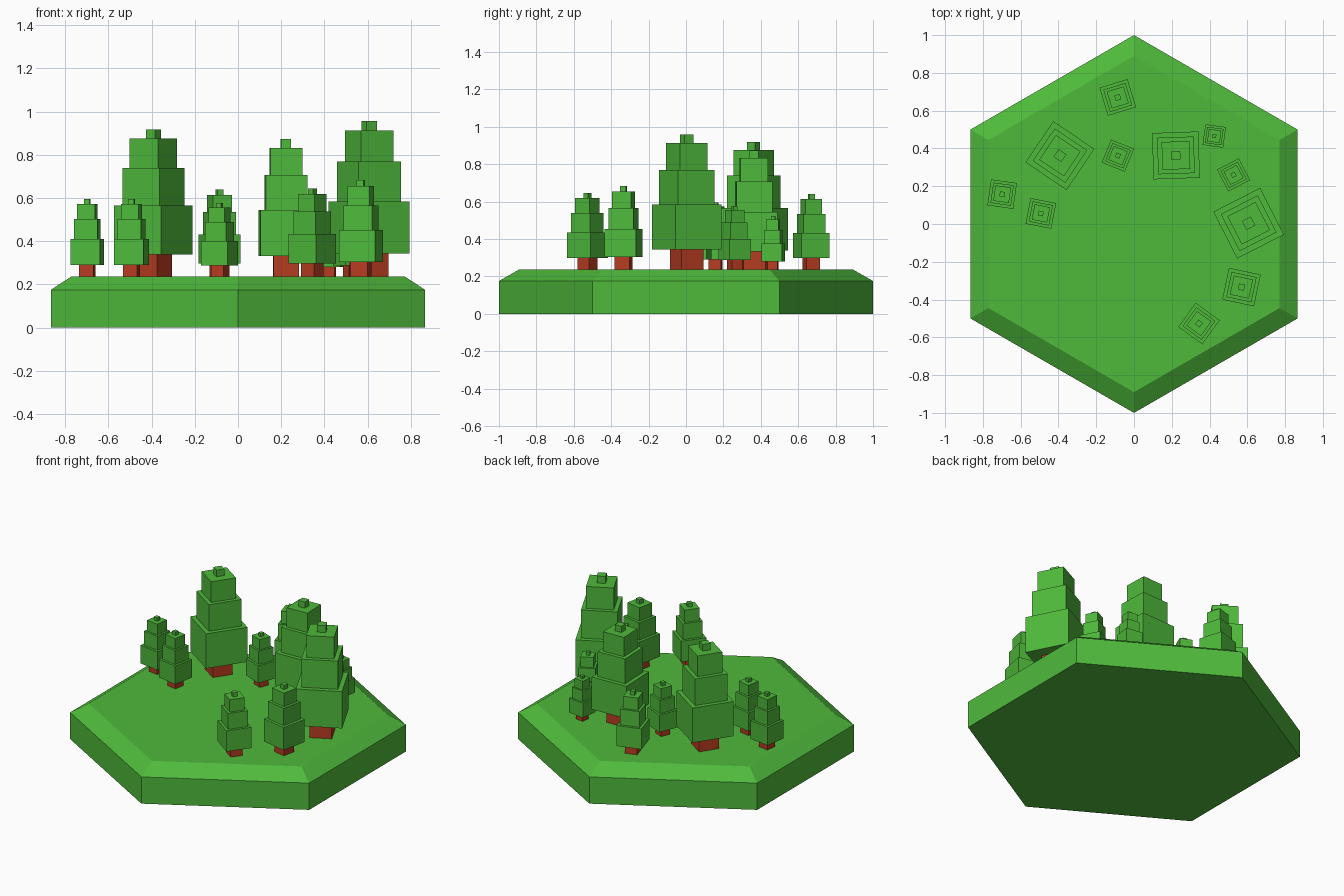
import bpy, bmesh
from math import radians, cos, sin, pi, sqrt

if "Cube" in bpy.data.objects:
    bpy.data.objects.remove(bpy.data.objects["Cube"])


def material(name, rgb):
    m = bpy.data.materials.new(name)
    m.diffuse_color = (*rgb, 1)
    m.use_nodes = True
    m.node_tree.nodes["Principled BSDF"].inputs["Base Color"].default_value = m.diffuse_color
    return m


GREEN = material("leaf_green", (0.078, 0.49, 0.044))
BROWN = material("bark_red_brown", (0.47, 0.045, 0.015))


def turned_solid(name, sides, profile, start, mat, location=(0, 0, 0), turn=0):
    """Closed flat-sided solid: one polygon ring per (radius, z) profile point."""
    bm = bmesh.new()
    rings = []
    for r, z in profile:
        angles = [start + 2 * pi * i / sides for i in range(sides)]
        rings.append([bm.verts.new((r * cos(a), r * sin(a), z)) for a in angles])
    for low, high in zip(rings, rings[1:]):
        for i in range(sides):
            j = (i + 1) % sides
            bm.faces.new((low[i], low[j], high[j], high[i]))
    bm.faces.new(rings[0][::-1])
    bm.faces.new(rings[-1])
    mesh = bpy.data.meshes.new(name)
    bm.to_mesh(mesh)
    bm.free()
    mesh.materials.append(mat)
    ob = bpy.data.objects.new(name, mesh)
    ob.location = location
    ob.rotation_euler.z = radians(turn)
    bpy.context.collection.objects.link(ob)
    return ob


# Hexagonal ground tile with a chamfered rim
GROUND = 0.238
turned_solid("ground_tile", 6, [(1, 0), (1, 0.175), (0.89, GROUND)], pi / 2, GREEN)

# Crown steps of a tree of height 1: (width ratio, bottom, top)
TIERS = [(1.0, 0.148, 0.482), (0.79, 0.482, 0.738), (0.60, 0.738, 0.937), (0.19, 0.937, 1.0)]
CORNER = 0.386 / sqrt(2)      # corner radius of the lowest tier per unit height


def tree(index, x, y, height, turn):
    r = CORNER * height
    place = (x, y, GROUND)
    crown = [(r * w, z * height) for w, z0, z1 in TIERS for z in (z0, z1)]
    trunk = [(r * 0.48, 0), (r * 0.48, TIERS[0][1] * height)]
    turned_solid(f"tree_crown_{index}", 4, crown, pi / 4, GREEN, place, turn)
    turned_solid(f"tree_trunk_{index}", 4, trunk, pi / 4, BROWN, place, turn)


# Trees: x, y, height, turn in degrees
TREES = [
    (-0.392, 0.362, 0.68, -34),
    (0.607, 0.004, 0.72, 27),
    (0.222, 0.363, 0.635, 2),
    (-0.086, 0.670, 0.402, 17),
    (-0.085, 0.362, 0.340, -22),
    (0.425, 0.466, 0.285, -8),
    (0.527, 0.260, 0.337, 27),
    (0.569, -0.334, 0.445, -12),
    (0.344, -0.527, 0.407, -36),
    (-0.698, 0.158, 0.358, -8),
    (-0.493, 0.056, 0.358, -11),
]
for i, t in enumerate(TREES, 1):
    tree(i, *t)
